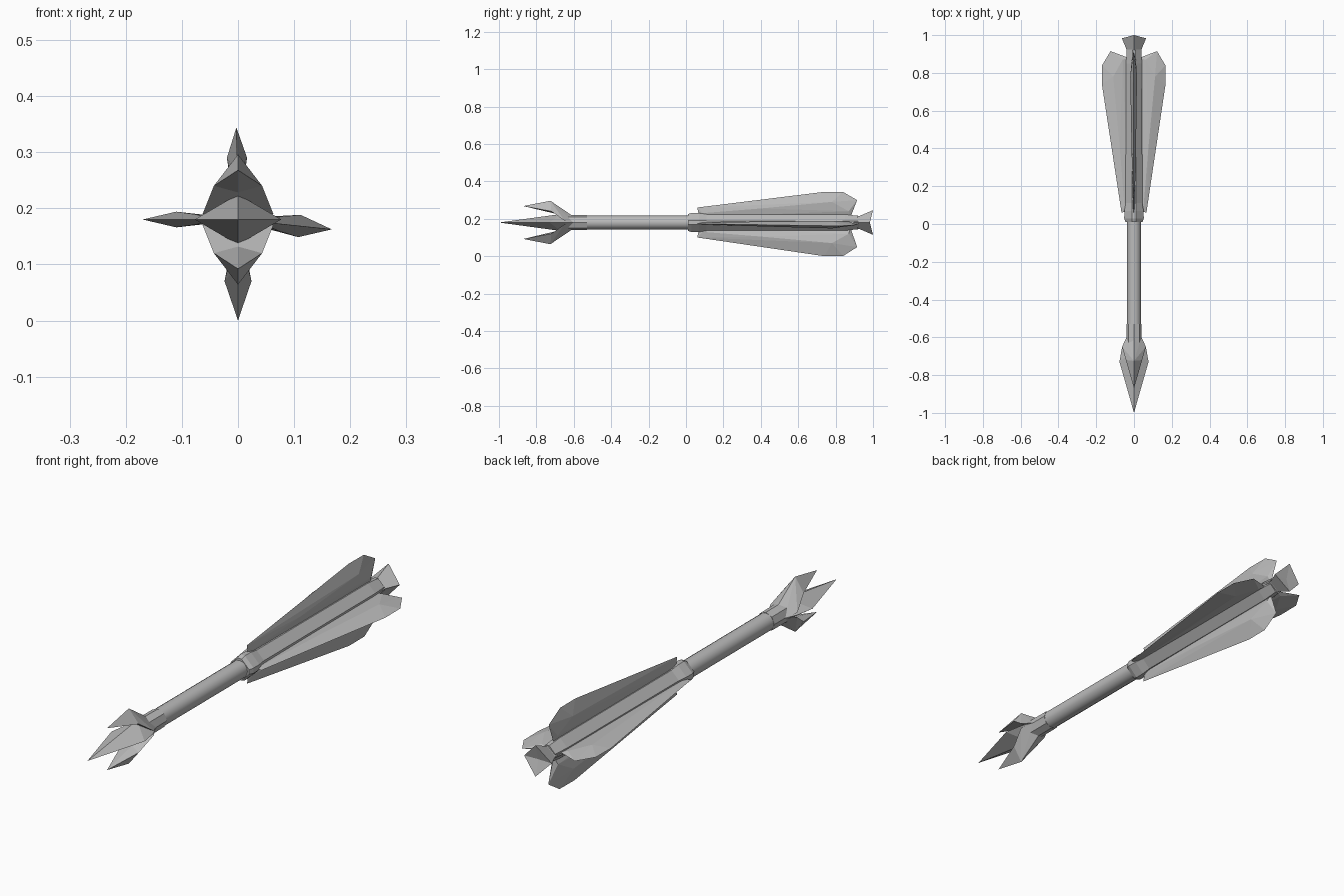
import bpy, bmesh
from math import cos, sin, radians
from mathutils import Vector

AXIS_Z = 0.18

cube = bpy.data.objects.get("Cube")
if cube:
    bpy.data.objects.remove(cube)

grey = bpy.data.materials.new("plain grey")
grey.use_nodes = True
grey.diffuse_color = (0.5, 0.5, 0.5, 1)
grey.node_tree.nodes["Principled BSDF"].inputs["Base Color"].default_value = (0.5, 0.5, 0.5, 1)


def finish(name, bm):
    """Turn a bmesh built around the arrow axis into an object."""
    bmesh.ops.recalc_face_normals(bm, faces=bm.faces)
    mesh = bpy.data.meshes.new(name)
    bm.to_mesh(mesh)
    bm.free()
    mesh.materials.append(grey)
    obj = bpy.data.objects.new(name, mesh)
    obj.location.z = AXIS_Z
    bpy.context.collection.objects.link(obj)
    return obj


def add_hull(bm, points):
    verts = [bm.verts.new(p) for p in points]
    result = bmesh.ops.convex_hull(bm, input=verts)
    loose = {g for g in result["geom_interior"] + result["geom_unused"]
             if isinstance(g, bmesh.types.BMVert) and not g.link_faces}
    bmesh.ops.delete(bm, geom=list(loose), context="VERTS")


def add_loft(bm, rings):
    rows = [[bm.verts.new(p) for p in ring] for ring in rings]
    n = len(rows[0])
    for a, b in zip(rows, rows[1:]):
        for i in range(n):
            bm.faces.new((a[i], a[(i + 1) % n], b[(i + 1) % n], b[i]))
    bm.faces.new(rows[0])
    return rows[-1]


def ring(y, radius, angles):
    return [(radius * cos(radians(a)), y, radius * sin(radians(a))) for a in angles]


# Round shaft
bm = bmesh.new()
circle = [i * 22.5 for i in range(16)]
bm.faces.new(add_loft(bm, [ring(y, 0.037, circle) for y in (-0.6, 0.05)]))
shaft = finish("shaft", bm)
bpy.context.view_layer.objects.active = shaft
shaft.select_set(True)
bpy.ops.object.shade_smooth_by_angle(angle=radians(40))
shaft.select_set(False)

# Faceted socket behind the head
bm = bmesh.new()
octagon = [i * 45 for i in range(8)]
bm.faces.new(add_loft(bm, [ring(-0.53, 0.04, octagon), ring(-0.64, 0.041, octagon)]))
finish("head_socket", bm)

# Central point, a ridged diamond blade
bm = bmesh.new()
blade = [(0, -1, 0)]
for s in (-1, 1):
    blade += [(s * 0.04, -0.6, 0), (s * 0.063, -0.65, 0), (s * 0.077, -0.73, 0),
              (0, -0.61, s * 0.038), (0, -0.67, s * 0.045)]
add_hull(bm, blade)
finish("central_point", bm)

# Upper and lower prongs, each a flared root and a hooked tip
for name, s in (("upper_prong", 1), ("lower_prong", -1)):
    bm = bmesh.new()
    middle = [(0.043, -0.72, s * 0.06), (-0.043, -0.72, s * 0.06),
              (0, -0.725, s * 0.116), (0, -0.69, s * 0.045)]
    root = [(0, -0.61, s * 0.038)]
    for x in (-1, 1):
        root += [(x * 0.039, -0.6, 0), (x * 0.063, -0.65, s * 0.01)]
    add_hull(bm, root + middle)
    add_hull(bm, middle + [(0, -0.87, s * 0.088)])
    finish(name, bm)

# Sleeve holding the feathers, with broad diagonal faces
bm = bmesh.new()
corners = [a + d for a in (0, 90, 180, 270) for d in (-12, 12)]
sections = [(0.01, 0.046), (0.03, 0.053), (0.07, 0.052), (0.11, 0.045),
            (0.85, 0.044), (0.92, 0.037)]
bm.faces.new(add_loft(bm, [ring(y, r, corners) for y, r in sections]))
finish("feather_sleeve", bm)


# Feathers, thin along the rim and thick along a middle rib
def feather(name, angle, front, reach, thick):
    out = Vector((cos(radians(angle)), 0, sin(radians(angle))))
    side = Vector((-out.z, 0, out.x))
    along = Vector((0, 1, 0))
    rim = [(0.07, 0.03), (0.06, front), (0.74, reach), (0.84, reach * 0.995),
           (0.915, reach * 0.73), (0.88, 0.03)]
    rib = [(0.09, 0.05, 0.25), (0.4, 0.075, 0.65), (0.78, 0.11, 1), (0.87, 0.06, 0.6)]
    points = [along * y + out * r for y, r in rim]
    for s in (-1, 1):
        points += [along * y + out * r + side * (s * t * thick) for y, r, t in rib]
    bm = bmesh.new()
    add_hull(bm, points)
    finish(name, bm)


feather("top_feather", 91, 0.08, 0.164, 0.018)
feather("bottom_feather", 270, 0.08, 0.18, 0.024)
feather("left_feather", -6, 0.066, 0.168, 0.02)
feather("right_feather", 180, 0.066, 0.17, 0.014)

# Flared nock with a shallow hollow end
bm = bmesh.new()


def diamond(x, z, side_y, top_y):
    return [(x, side_y, 0), (0, top_y, z), (-x, side_y, 0), (0, top_y, -z)]


end = add_loft(bm, [diamond(0.04, 0.036, 0.86, 0.86), diamond(0.04, 0.034, 0.925, 0.925),
                    diamond(0.064, 0.066, 0.983, 1.0)])
hollow = bm.verts.new((0, 0.98, 0))
for i in range(4):
    bm.faces.new((end[i], end[(i + 1) % 4], hollow))
finish("nock", bm)
